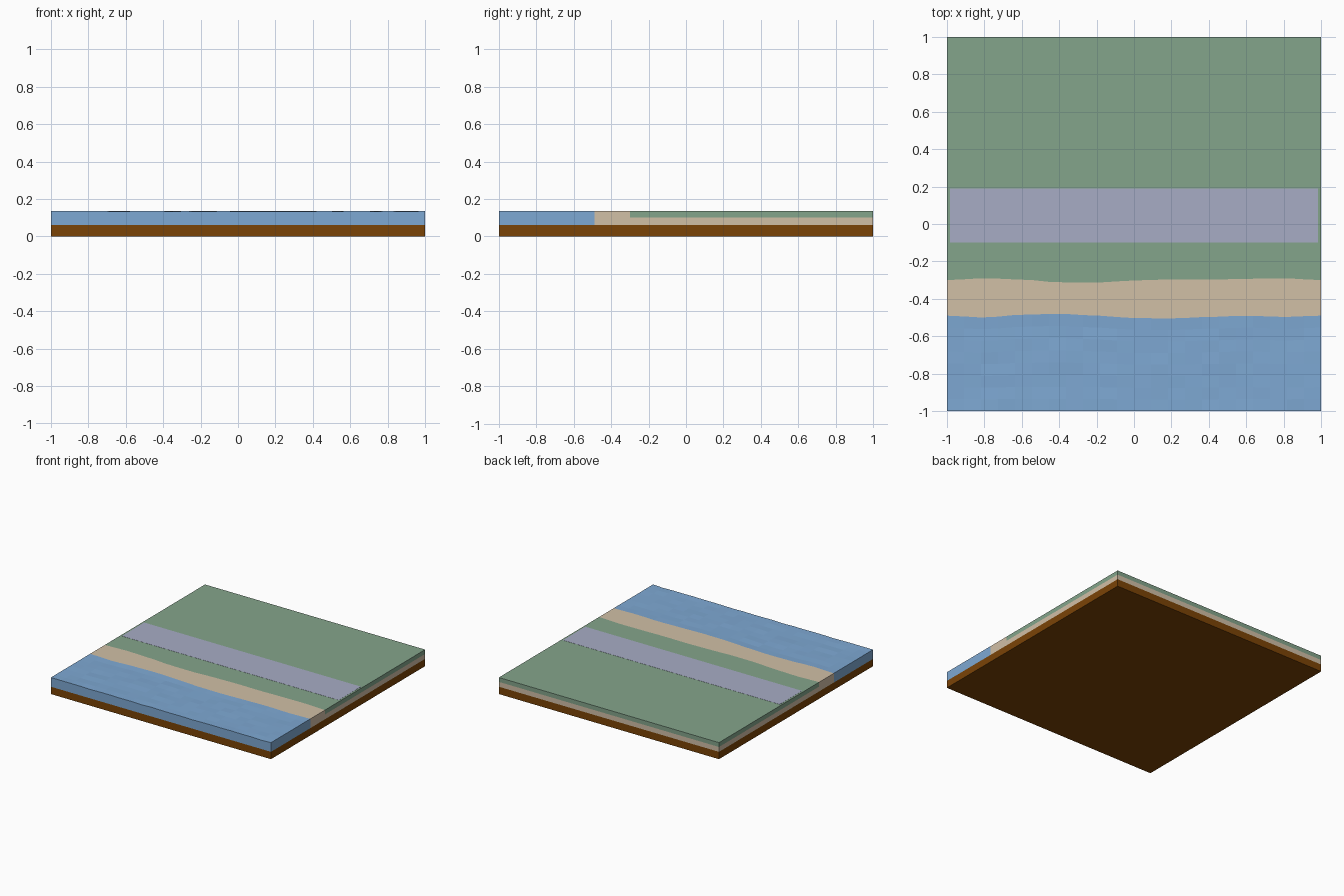
import bpy, bmesh, random

if "Cube" in bpy.data.objects:
    bpy.data.objects.remove(bpy.data.objects["Cube"])

random.seed(4)
TOP = 0.136


def material(name, rgb):
    mat = bpy.data.materials.new(name)
    mat.diffuse_color = tuple((c / 255) ** 2.2 for c in rgb) + (1,)
    mat.use_nodes = True
    mat.node_tree.nodes["Principled BSDF"].inputs["Base Color"].default_value = mat.diffuse_color
    return mat


def shore(points):
    # smooth interpolation through evenly spaced shoreline offsets
    def y_at(x):
        t = (x + 1) / 2 * (len(points) - 1)
        i = min(int(t), len(points) - 2)
        f = t - i
        f = f * f * (3 - 2 * f)
        return points[i] * (1 - f) + points[i + 1] * f
    return y_at


def level(y):
    return lambda x: y


def slab(name, front, back, z0, z1, mat, cols=1, rows=1, ripple=0.0, half=1.0):
    # closed block between two outlines, with an optionally rippled top
    bm = bmesh.new()
    grid = []
    for j in range(rows + 1):
        line = []
        for i in range(cols + 1):
            x = -half + 2 * half * i / cols
            y = front(x) + (back(x) - front(x)) * j / rows
            inner = 0 < i < cols and j < rows
            z = z1 - (random.uniform(0, ripple) if inner else 0)
            line.append(bm.verts.new((x, y, z)))
        grid.append(line)
    for j in range(rows):
        for i in range(cols):
            bm.faces.new((grid[j][i], grid[j][i + 1], grid[j + 1][i + 1], grid[j + 1][i]))
    # outline swept down to the bottom
    rim = (grid[0] + [r[-1] for r in grid[1:]] + grid[-1][-2::-1]
           + [r[0] for r in grid[-2:0:-1]])
    low = [bm.verts.new((v.co.x, v.co.y, z0)) for v in rim]
    for k in range(len(rim)):
        n = (k + 1) % len(rim)
        bm.faces.new((rim[k], low[k], low[n], rim[n]))
    bm.faces.new(low[::-1])
    bmesh.ops.recalc_face_normals(bm, faces=bm.faces)
    mesh = bpy.data.meshes.new(name)
    bm.to_mesh(mesh)
    bm.free()
    mesh.materials.append(mat)
    obj = bpy.data.objects.new(name, mesh)
    bpy.context.collection.objects.link(obj)
    return obj


soil = material("soil", (122, 69, 14))
sand = material("sand", (208, 190, 165))
water = material("water", (125, 167, 210))
grass = material("grass", (131, 163, 138))
paving = material("paving", (166, 171, 196))

waterline = shore([-0.49, -0.50, -0.485, -0.48, -0.49, -0.503, -0.505, -0.497, -0.49, -0.497, -0.49])
grassline = shore([-0.30, -0.29, -0.297, -0.312, -0.313, -0.302, -0.296, -0.298, -0.293, -0.29, -0.30])

# ground layers
slab("soil_base", level(-1), level(1), 0, 0.06, soil)
slab("sand_bed", grassline, level(1), 0.06, 0.10, sand, cols=22)
slab("grass_field", grassline, level(1), 0.10, TOP, grass, cols=22)

# beach and rippled sea
slab("beach", waterline, grassline, 0.06, TOP, sand, cols=22, rows=3)
slab("sea", level(-1), waterline, 0.06, TOP, water, cols=22, rows=8, ripple=0.004)

# road strip laid in the grass
slab("road", level(-0.10), level(0.19), 0.125, TOP + 0.001, paving, half=0.985)
